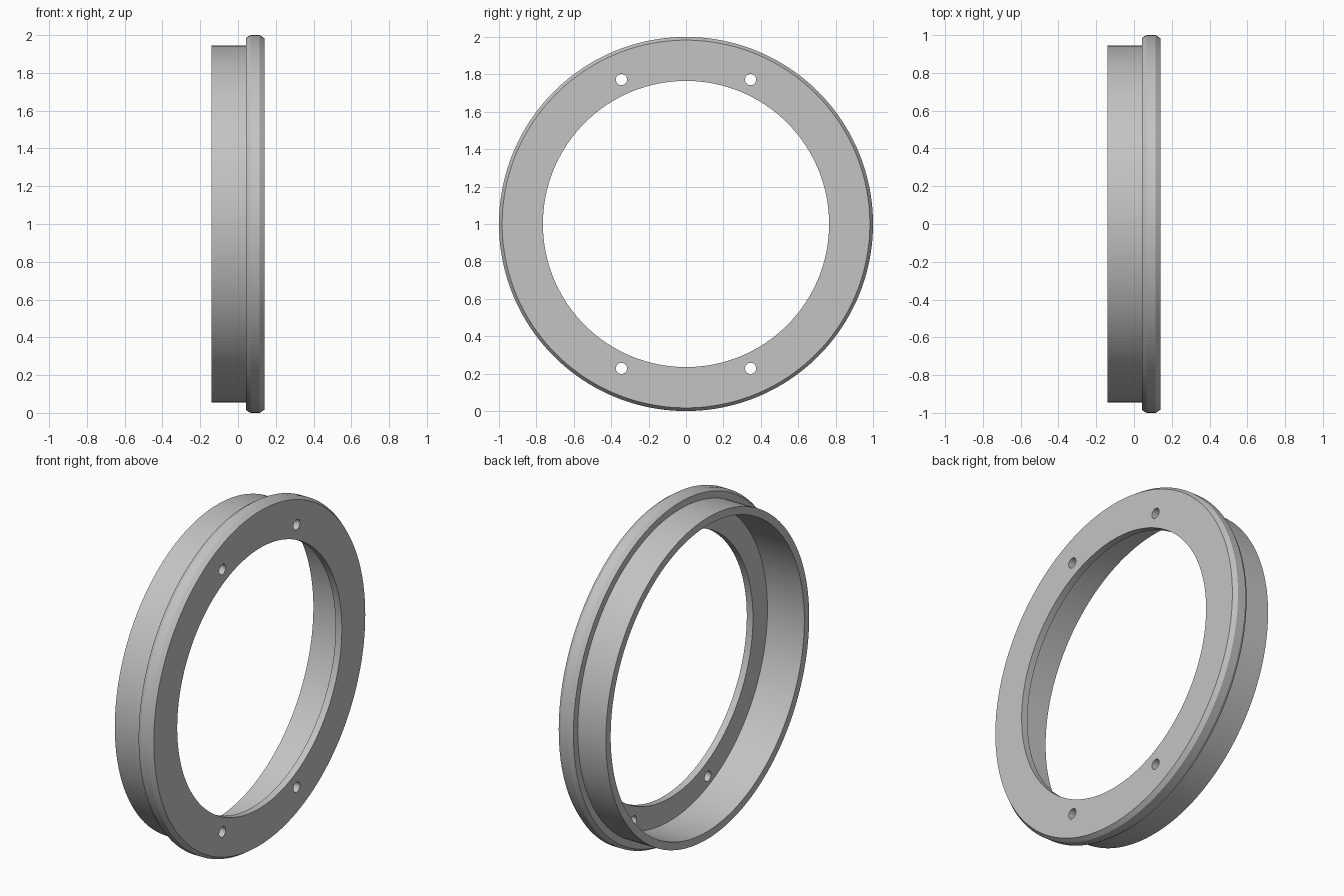
import bpy, bmesh, math
from mathutils import Matrix, Vector

if "Cube" in bpy.data.objects:
    bpy.data.objects.remove(bpy.data.objects["Cube"])

SEGMENTS = 160
AXIS = Matrix.Translation((0, 0, 1))

grey = bpy.data.materials.new("plain grey")
grey.use_nodes = True
colour = (0.55, 0.55, 0.55, 1)
grey.diffuse_color = colour
grey.node_tree.nodes["Principled BSDF"].inputs["Base Color"].default_value = colour


def make_object(name, bm):
    bmesh.ops.recalc_face_normals(bm, faces=bm.faces)
    mesh = bpy.data.meshes.new(name)
    bm.to_mesh(mesh)
    bm.free()
    obj = bpy.data.objects.new(name, mesh)
    mesh.materials.append(grey)
    bpy.context.collection.objects.link(obj)
    return obj


# Ring: closed (x, radius) section spun about the x axis
section = [(-0.14, 0.90), (-0.14, 0.945), (0.043, 0.945), (0.043, 0.985),
           (0.066, 1.0), (0.115, 1.0), (0.14, 0.983), (0.14, 0.765),
           (0.10, 0.765), (0.10, 0.90)]
bm = bmesh.new()
verts = [bm.verts.new((x, 0, r)) for x, r in section]
edges = [bm.edges.new((v, verts[i - 1])) for i, v in enumerate(verts)]
bmesh.ops.spin(bm, geom=verts + edges, cent=(0, 0, 0), axis=(1, 0, 0),
               angle=math.tau, steps=SEGMENTS, use_merge=True)
bmesh.ops.remove_doubles(bm, verts=bm.verts, dist=0.0001)
bm.transform(AXIS)
ring = make_object("flanged_ring", bm)

# Four screw holes through the flange
bm = bmesh.new()
for sy in (-1, 1):
    for sz in (-1, 1):
        place = AXIS @ Matrix.Translation(Vector((0.12, 0.345 * sy, 0.772 * sz)))
        bmesh.ops.create_cone(bm, cap_ends=True, segments=32, radius1=0.03,
                              radius2=0.03, depth=0.12,
                              matrix=place @ Matrix.Rotation(math.pi / 2, 4, 'Y'))
cutter = make_object("screw_hole_cutter", bm)
cutter.hide_render = True

cut = ring.modifiers.new("screw holes", 'BOOLEAN')
cut.operation = 'DIFFERENCE'
cut.solver = 'EXACT'
cut.object = cutter

bpy.ops.object.select_all(action='DESELECT')
ring.select_set(True)
bpy.context.view_layer.objects.active = ring
bpy.ops.object.modifier_apply(modifier=cut.name)
bpy.data.objects.remove(cutter)
bpy.ops.object.shade_smooth_by_angle(angle=math.radians(25))
